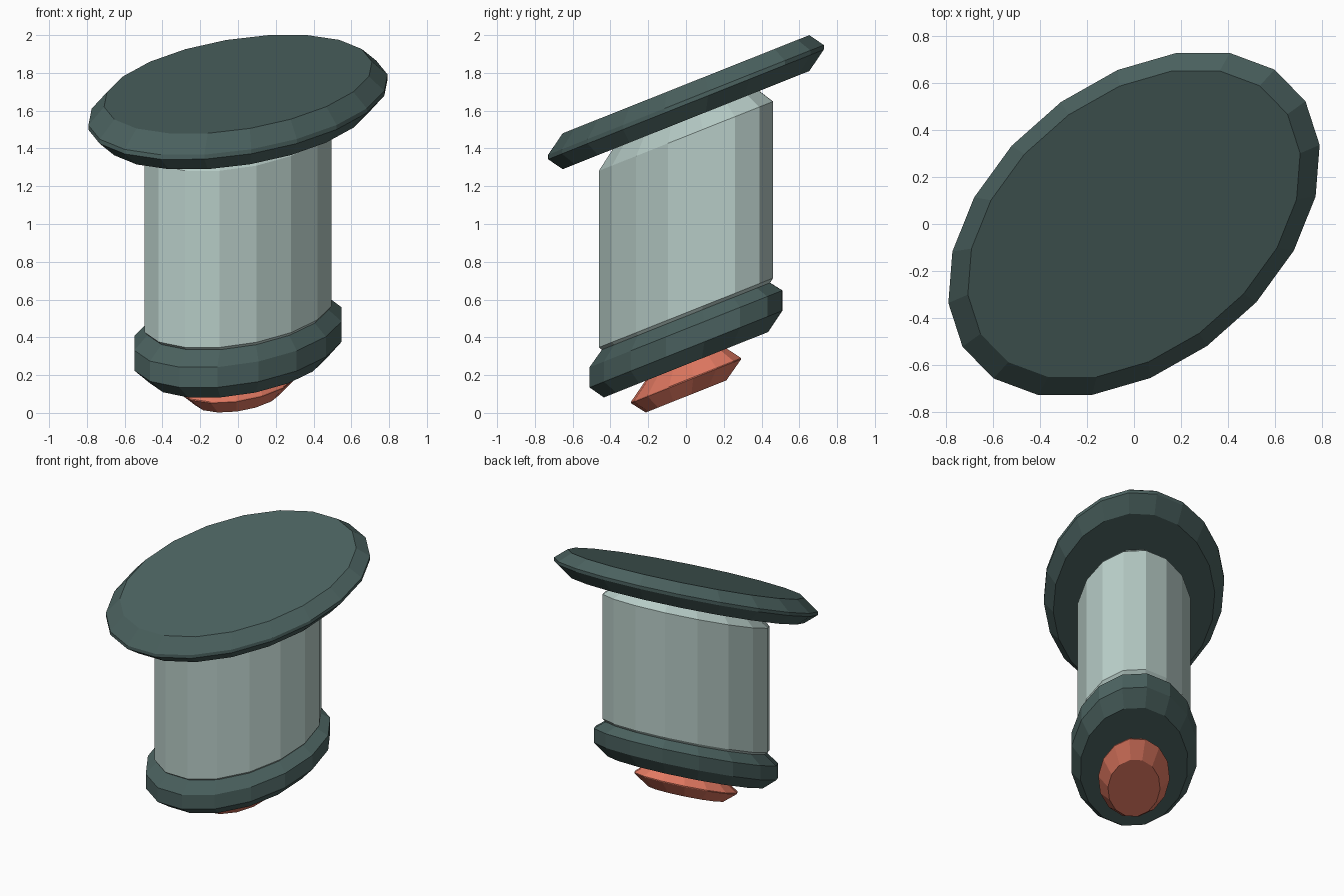
import bpy, math
from mathutils import Vector

if "Cube" in bpy.data.objects:
    bpy.data.objects.remove(bpy.data.objects["Cube"])

# Skewed oval cross-section: two conjugate half-axes, and a tilt that lifts z towards the back
AXIS_A = Vector((0.792, 0.337))
AXIS_B = Vector((-0.07, 0.657))
TILT = 0.398


def material(name, rgb):
    mat = bpy.data.materials.new(name)
    mat.diffuse_color = (*rgb, 1.0)
    mat.use_nodes = True
    mat.node_tree.nodes["Principled BSDF"].inputs["Base Color"].default_value = mat.diffuse_color
    return mat


def skewed_turning(name, sides, phase, profile, mat):
    """Stack of (scale, height) rings, skewed and tilted, capped at both ends."""
    verts, faces = [], []
    for scale, height in profile:
        for i in range(sides):
            a = math.radians(phase) + math.tau * i / sides
            p = (AXIS_A * math.cos(a) + AXIS_B * math.sin(a)) * scale
            verts.append((p.x, p.y, height + TILT * p.y))
    for r in range(len(profile) - 1):
        for i in range(sides):
            j = (i + 1) % sides
            lo, hi = r * sides, (r + 1) * sides
            faces.append((lo + i, lo + j, hi + j, hi + i))
    faces.append(tuple(reversed(range(sides))))
    last = (len(profile) - 1) * sides
    faces.append(tuple(range(last, last + sides)))
    mesh = bpy.data.meshes.new(name)
    mesh.from_pydata(verts, [], faces)
    mesh.materials.append(mat)
    obj = bpy.data.objects.new(name, mesh)
    bpy.context.collection.objects.link(obj)
    return obj


dark = material("dark_green", (0.068, 0.118, 0.112))
pale = material("pale_green", (0.47, 0.60, 0.565))
coral = material("coral", (0.75, 0.19, 0.12))

# Wide top plate with a chamfered rim
skewed_turning("top_plate", 20, 0,
               [(0.895, 1.55), (1.0, 1.633), (1.0, 1.657), (0.895, 1.74)], dark)
# Pale column, chamfered at both ends
skewed_turning("column", 16, 6.2,
               [(0.535, 0.445), (0.636, 0.53), (0.636, 1.465), (0.535, 1.55)], pale)
# Collar around the foot of the column
skewed_turning("collar", 16, 6.2,
               [(0.60, 0.255), (0.704, 0.338), (0.704, 0.445), (0.60, 0.522)], dark)
# Coral foot under the collar
skewed_turning("foot", 14, 6.2,
               [(0.29, 0.087), (0.397, 0.168), (0.397, 0.174), (0.29, 0.257)], coral)
